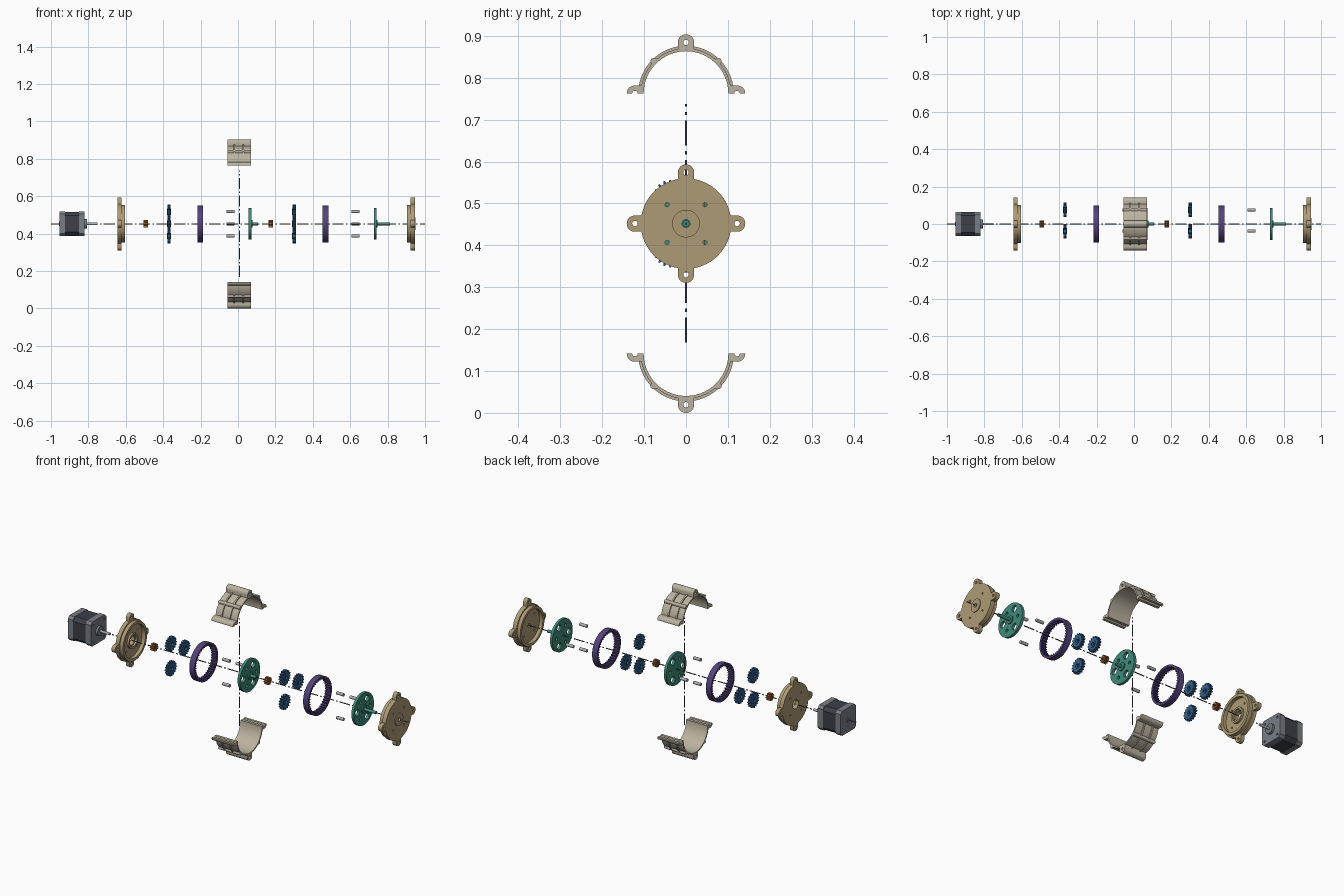
import bpy, bmesh
from math import sin, cos, pi, sqrt, radians, asin
from mathutils import Matrix

if "Cube" in bpy.data.objects:
    bpy.data.objects.remove(bpy.data.objects["Cube"])

AXIS = 0.452          # height of the common shaft axis
LIFT = 0.3105         # how far the shell halves are pulled away
PLANET_R = 0.0755     # exploded planet / pin radius
MATS = {}
COLORS = {"tan": (0.43, 0.33, 0.18), "shell": (0.50, 0.45, 0.35), "orange": (0.42, 0.13, 0.03),
          "blue": (0.03, 0.12, 0.27), "purple": (0.09, 0.055, 0.2), "teal": (0.05, 0.26, 0.2),
          "steel": (0.42, 0.43, 0.45), "dark": (0.045, 0.05, 0.065), "grey": (0.19, 0.21, 0.24),
          "line": (0.1, 0.11, 0.14)}


def mat(key):
    if key not in MATS:
        m = bpy.data.materials.new(key)
        m.diffuse_color = (*COLORS[key], 1)
        m.use_nodes = True
        m.node_tree.nodes["Principled BSDF"].inputs["Base Color"].default_value = m.diffuse_color
        MATS[key] = m
    return MATS[key]


# ---- 2D profiles in the (y, z) plane ----
def circ(r, cy=0, cz=0, n=48):
    return [(cy + r * cos(2 * pi * i / n), cz + r * sin(2 * pi * i / n)) for i in range(n)]


def gear(n, root, tip, cy=0, cz=0):
    pts = []
    for i in range(n):
        for f, r in ((-0.28, root), (-0.2, (root + tip) / 2), (-0.11, tip),
                     (0.11, tip), (0.2, (root + tip) / 2), (0.28, root)):
            a = 2 * pi * (i + f) / n
            pts.append((cy + r * cos(a), cz + r * sin(a)))
    return pts


def chamfered_square(h, c):
    q = [(h, -h + c), (h, h - c), (h - c, h), (-h + c, h)]
    return q + [(-y, -z) for y, z in q]


def eared(base, ears, a0=0, a1=360):
    """Round outline with circular lugs (distance, radius, angle)."""
    pts = []
    for i in range(a0, a1):
        a, r = radians(i), base
        for d, er, ea in ears:
            t = a - radians(ea)
            s = er * er - (d * sin(t)) ** 2
            if s > 0 and cos(t) > 0:
                r = max(r, d * cos(t) + sqrt(s))
        pts.append((r * cos(a), r * sin(a)))
    return pts


def half_ring(inner, outer_pts, notch=None):
    """Half annulus above z=0, with optional half bolt holes on the split face."""
    arc = [(inner * cos(pi * i / 60), inner * sin(pi * i / 60)) for i in range(60, -1, -1)]
    right, left = [], []
    if notch:
        d, r = notch
        right = [(d - r * cos(pi * i / 10), r * sin(pi * i / 10)) for i in range(11)]
        left = [(-y, z) for y, z in reversed(right)]
    return outer_pts + left + arc + right


# ---- solids: stacked plates extruded along x ----
def part(name, color, layers, zc=AXIS, flip=1):
    total = bmesh.new()
    for loops, x0, x1 in layers:
        cu = bpy.data.curves.new("tmp", 'CURVE')
        cu.dimensions, cu.fill_mode, cu.extrude = '2D', 'BOTH', abs(x1 - x0) / 2
        for lp in loops:
            s = cu.splines.new('POLY')
            s.points.add(len(lp) - 1)
            for p, (y, z) in zip(s.points, lp):
                p.co = (y, z, 0, 1)
            s.use_cyclic_u = True
        ob = bpy.data.objects.new("tmp", cu)
        bpy.context.collection.objects.link(ob)
        dg = bpy.context.evaluated_depsgraph_get()
        me = bpy.data.meshes.new_from_object(ob.evaluated_get(dg))
        bpy.data.objects.remove(ob)
        bpy.data.curves.remove(cu)
        me.transform(Matrix(((0, 0, 1, (x0 + x1) / 2), (1, 0, 0, 0), (0, flip, 0, zc), (0, 0, 0, 1))))
        bm = bmesh.new()
        bm.from_mesh(me)
        bmesh.ops.remove_doubles(bm, verts=bm.verts, dist=1e-5)
        bmesh.ops.recalc_face_normals(bm, faces=bm.faces)
        bm.to_mesh(me)
        bm.free()
        total.from_mesh(me)
        bpy.data.meshes.remove(me)
    out = bpy.data.meshes.new(name)
    total.to_mesh(out)
    total.free()
    out.materials.clear()
    out.materials.append(mat(color))
    ob = bpy.data.objects.new(name, out)
    bpy.context.collection.objects.link(ob)
    return ob


def ring_of(r, n=3, off=0):
    return [(r * cos(2 * pi * i / n + off), r * sin(2 * pi * i / n + off)) for i in range(n)]


# Motor: two end castings, dark stack, pilot boss and shaft
screws = [circ(0.005, y, z, 16) for y in (-.045, .045) for z in (-.045, .045)]
sq = chamfered_square(0.065, 0.013)
part("motor_end_castings", "grey", [
    ([sq], -0.955, -0.925), ([sq], -0.85, -0.828), ([sq] + screws, -0.828, -0.82),
    ([circ(0.025)], -0.82, -0.808), ([circ(0.012)], -0.958, -0.955)])
part("motor_stack", "dark", [([chamfered_square(0.064, 0.019)], -0.925, -0.85)])
part("motor_shaft", "steel", [([circ(0.0065, n=24)], -0.81, -0.752)])

# End caps: eared plate, spigot lip and centre boss
ears = [(0.122, 0.0195, a) for a in (0, 90, 180, 270)] + [(0.122, 0.0195, 360)]
bolts = [circ(0.0065, y, z, 24) for y, z in ring_of(0.122, 4)]
plate = [eared(0.108, ears)] + bolts + screws
part("input_cap", "tan", [
    (plate + [circ(0.024)], -0.645, -0.624),
    ([circ(0.101, n=72), circ(0.087, n=72)], -0.624, -0.605),
    ([circ(0.04), circ(0.03)], -0.624, -0.614)])
part("output_cap", "tan", [
    (plate + [circ(0.0095)], 0.922, 0.945),
    ([circ(0.101, n=72), circ(0.087, n=72)], 0.903, 0.922),
    ([circ(0.033), circ(0.0095)], 0.945, 0.949)])

# Two identical planetary stages
for k, dx in ((1, 0.0), (2, 0.669)):
    part(f"sun_gear_{k}", "orange", [([gear(10, 0.0145, 0.02), circ(0.0065, n=24)], -0.505 + dx, -0.482 + dx)])
    for i, (y, z) in enumerate(ring_of(PLANET_R)):
        part(f"planet_gear_{k}_{i + 1}", "blue", [
            ([gear(16, 0.0315, 0.039, y, z), circ(0.009, y, z, 24)], -0.378 + dx, -0.36 + dx),
            ([circ(0.017, y, z, 32), circ(0.009, y, z, 24)], -0.36 + dx, -0.358 + dx),
            ([circ(0.017, y, z, 32), circ(0.009, y, z, 24)], -0.38 + dx, -0.378 + dx)])
        part(f"planet_pin_{k}_{i + 1}", "steel", [([circ(0.008, y, z, 24)], -0.062 + dx, -0.02 + dx)])
    part(f"ring_gear_{k}", "purple", [([circ(0.099, n=80), gear(40, 0.0895, 0.083)], -0.217 + dx, -0.186 + dx)])
    holes = [circ(0.0085, y, z, 24) for y, z in ring_of(0.052)]
    holes += [circ(0.017, y, z, 32) for y, z in ring_of(0.055, 3, pi / 3)]
    part(f"carrier_{k}", "teal", [
        ([circ(0.085, n=72)] + holes, 0.057 + dx, 0.071 + dx),
        ([circ(0.02)], 0.071 + dx, 0.077 + dx),
        ([circ(0.008, n=24)], 0.077 + dx, 0.108 + dx if k == 1 else 0.813)])

# Split shell halves: lugged half tube with two ribs
lugs = [(0.122, 0.0195, a) for a in (0, 90, 180)] + [(0.109, 0.008, a) for a in (45, 135)]
tube = half_ring(0.101, eared(0.108, lugs, 0, 181), (0.122, 0.0065))
rib = half_ring(0.102, eared(0.114, [], 0, 181))
for name, s in (("upper_shell", 1), ("lower_shell", -1)):
    layers = [([tube, circ(0.0065, 0, 0.122, 24)], -0.057, 0.07)]
    layers += [([rib], x - 0.004, x + 0.004) for x in (-0.02, 0.028)]
    part(name, "shell", layers, AXIS + s * LIFT, s)


# Dash-dot centre lines
def dashes(start, end):
    x, out = start, []
    while x < end - 1e-4:
        out.append((x, min(x + 0.06, end)))
        if x + 0.081 < end:
            out.append((x + 0.073, x + 0.081))
        x += 0.094
    if out[-1][1] < end:
        out.append((end - 0.008, end))
    return out


dot = circ(0.0026, n=8)
part("main_centre_line", "line", [([dot], a, b) for a, b in dashes(-1, 1)])
v = part("shell_centre_line", "line", [([dot], a, b) for a, b in dashes(0.168, 0.737)], 0)
v.data.transform(Matrix.Translation((0.008, 0, 0)) @ Matrix.Rotation(-pi / 2, 4, 'Y'))

# Smooth round walls, keep edges crisp
for ob in bpy.context.collection.objects:
    ob.select_set(True)
    bpy.context.view_layer.objects.active = ob
bpy.ops.object.shade_smooth_by_angle(angle=radians(30))
